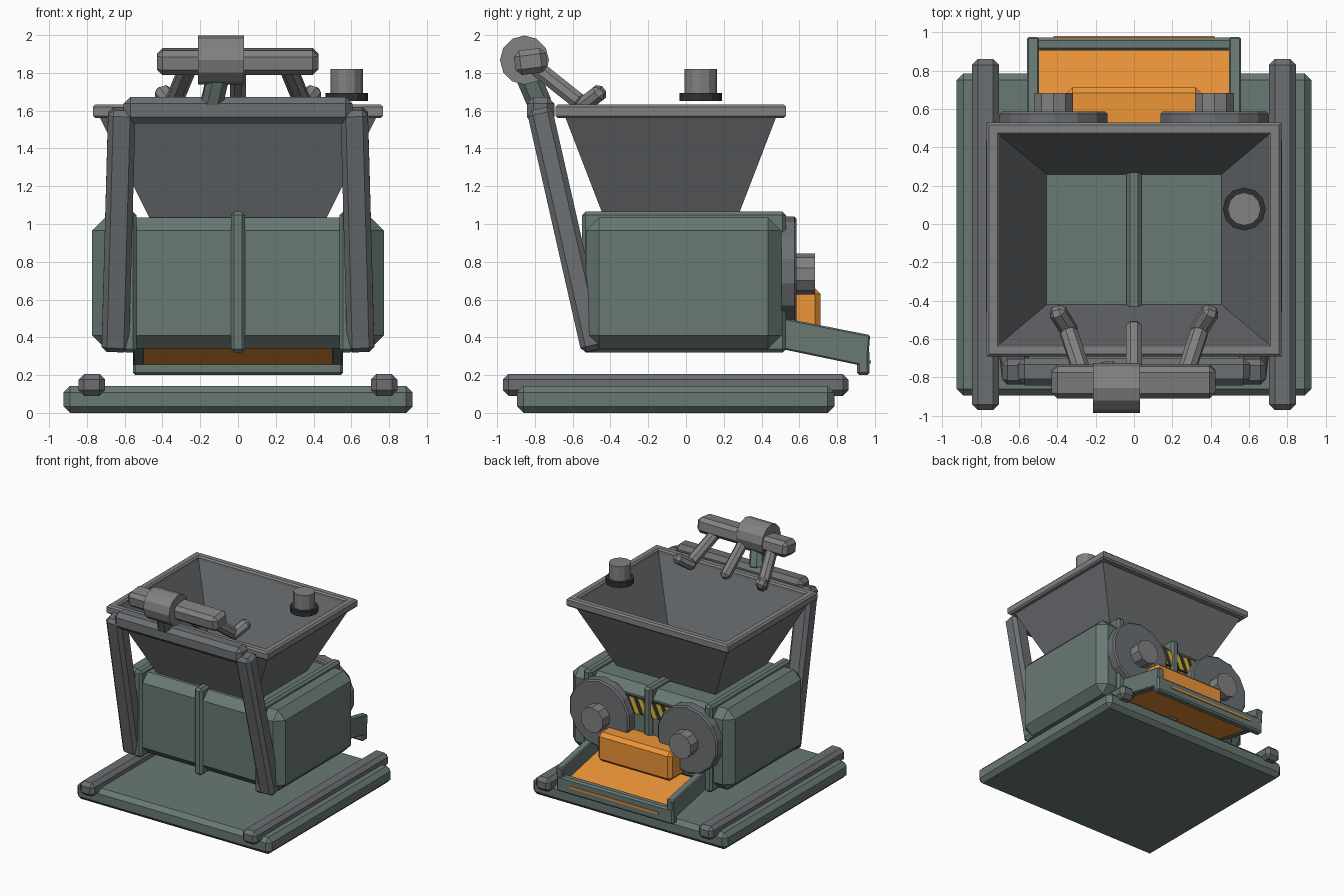
import bpy, bmesh
from math import radians, pi
from mathutils import Vector, Matrix

if "Cube" in bpy.data.objects:
    bpy.data.objects.remove(bpy.data.objects["Cube"])


def material(name, rgb):
    m = bpy.data.materials.new(name)
    m.diffuse_color = (*rgb, 1)
    m.use_nodes = True
    m.node_tree.nodes["Principled BSDF"].inputs["Base Color"].default_value = m.diffuse_color
    return m


GREEN = material("green_paint", (0.14, 0.19, 0.17))
STEEL = material("steel", (0.15, 0.16, 0.17))
LIGHT = material("light_steel", (0.22, 0.22, 0.22))
DARK = material("dark_metal", (0.03, 0.03, 0.035))
ORANGE = material("orange_paint", (0.85, 0.30, 0.04))
YELLOW = material("yellow_paint", (0.70, 0.50, 0.04))


def finish(name, bm, mat, bevel=0):
    if bevel:
        bmesh.ops.bevel(bm, geom=bm.edges[:], offset=bevel, segments=1,
                        affect='EDGES', clamp_overlap=True)
    bmesh.ops.recalc_face_normals(bm, faces=bm.faces)
    me = bpy.data.meshes.new(name)
    bm.to_mesh(me)
    bm.free()
    me.materials.append(mat)
    ob = bpy.data.objects.new(name, me)
    bpy.context.collection.objects.link(ob)
    return ob


def box(name, lo, hi, mat, bevel=0):
    lo, hi = Vector(lo), Vector(hi)
    bm = bmesh.new()
    bmesh.ops.create_cube(bm, size=1, matrix=Matrix.Translation((lo + hi) / 2)
                          @ Matrix.Diagonal((*(hi - lo), 1)))
    return finish(name, bm, mat, bevel)


def beam(name, p, q, w, d, mat, bevel=0.025):
    """Chamfered bar from p to q; w is across x, d is the depth."""
    p, q = Vector(p), Vector(q)
    z = (q - p).normalized()
    side = Vector((1, 0, 0)) if abs(z.x) < 0.9 else Vector((0, 1, 0))
    y = z.cross(side).normalized()
    x = y.cross(z)
    rot = Matrix((x, y, z)).transposed().to_4x4()
    bm = bmesh.new()
    bmesh.ops.create_cube(bm, size=1, matrix=Matrix.Translation((p + q) / 2) @ rot)
    bmesh.ops.transform(bm, verts=bm.verts, matrix=Matrix.Translation((p + q) / 2) @ rot
                        @ Matrix.Diagonal((w, d, (q - p).length, 1))
                        @ (Matrix.Translation((p + q) / 2) @ rot).inverted())
    return finish(name, bm, mat, bevel)


def drum(name, centre, r, depth, mat, axis='Z', sides=12, bevel=0):
    rot = {'X': Matrix.Rotation(pi / 2, 4, 'Y'), 'Y': Matrix.Rotation(pi / 2, 4, 'X'),
           'Z': Matrix.Identity(4)}[axis]
    bm = bmesh.new()
    bmesh.ops.create_cone(bm, cap_ends=True, segments=sides, radius1=r, radius2=r,
                          depth=depth, matrix=Matrix.Translation(centre) @ rot)
    if bevel:
        caps = [e for e in bm.edges if any(len(f.verts) > 4 for f in e.link_faces)]
        bmesh.ops.bevel(bm, geom=caps, offset=bevel, segments=1, affect='EDGES')
    return finish(name, bm, mat)


def rect_loop(name, rings, cy, mat):
    """Closed loft through rectangular rings (half x, half y, z)."""
    bm = bmesh.new()
    loops = [[bm.verts.new((sx * hx, cy + sy * hy, z))
              for sx, sy in ((-1, -1), (1, -1), (1, 1), (-1, 1))] for hx, hy, z in rings]
    for i, a in enumerate(loops):
        b = loops[(i + 1) % len(loops)]
        for k in range(4):
            n = (k + 1) % 4
            bm.faces.new((a[k], a[n], b[n], b[k]))
    return finish(name, bm, mat)


def prism_x(name, outline, x0, x1, mat, bevel=0):
    """Extrude a (y, z) outline along x."""
    bm = bmesh.new()
    f = bm.faces.new([bm.verts.new((x0, y, z)) for y, z in outline])
    ext = bmesh.ops.extrude_face_region(bm, geom=[f])
    bmesh.ops.translate(bm, vec=(x1 - x0, 0, 0),
                        verts=[v for v in ext["geom"] if isinstance(v, bmesh.types.BMVert)])
    return finish(name, bm, mat, bevel)


# base plate and machine body with ribs
box("base_plate", (-0.925, -0.895, 0), (0.925, 0.785, 0.143), GREEN, 0.035)
box("body", (-0.772, -0.53, 0.34), (0.772, 0.505, 1.035), GREEN, 0.07)
for x in (-0.575, 0, 0.575):
    box("body_rib", (x - 0.038, -0.55, 0.32), (x + 0.038, 0.53, 1.065), GREEN, 0.018)

# feed hopper with rim
rect_loop("hopper", [(0.468, 0.352, 1.03), (0.735, 0.56, 1.57),
                     (0.70, 0.545, 1.60), (0.453, 0.337, 1.03)], -0.081, STEEL)
rect_loop("hopper_rim", [(0.755, 0.597, 1.56), (0.768, 0.61, 1.573), (0.768, 0.61, 1.62),
                         (0.755, 0.597, 1.633), (0.712, 0.556, 1.633), (0.70, 0.544, 1.62),
                         (0.70, 0.544, 1.573), (0.712, 0.556, 1.56)], -0.081, LIGHT)

# exhaust
drum("exhaust_base", (0.575, 0.078, 1.672), 0.112, 0.044, DARK)
drum("exhaust_pipe", (0.575, 0.078, 1.755), 0.086, 0.13, LIGHT)

# mirrored parts: rails, posts, crushing discs, chute sides, grab fingers
for s in (-1, 1):
    box("rail", (s * 0.774 - 0.07, -0.97, 0.09), (s * 0.774 + 0.07, 0.86, 0.207), STEEL, 0.03)
    beam("lift_post", (s * 0.65, -0.487, 0.33), (s * 0.615, -0.777, 1.61), 0.145, 0.135, STEEL, 0.028)
    drum("disc", (s * 0.42, 0.538, 0.75), 0.29, 0.095, STEEL, 'Y', 14, 0.012)
    drum("disc_hub", (s * 0.42, 0.62, 0.735), 0.108, 0.125, LIGHT, 'Y', 10)
    prism_x("chute_side", [(0.45, 0.515), (0.975, 0.412), (0.965, 0.29), (0.93, 0.25), (0.45, 0.35)],
            s * 0.495, s * 0.557, GREEN, 0.008)
    beam("grab_finger", (s * 0.25, -0.84, 1.865), (s * 0.345, -0.55, 1.635), 0.09, 0.085, LIGHT)
    beam("grab_tip", (s * 0.325, -0.575, 1.605), (s * 0.41, -0.44, 1.71), 0.09, 0.085, LIGHT)
beam("grab_finger_middle", (0, -0.84, 1.865), (0, -0.515, 1.61), 0.085, 0.08, LIGHT)

# lift frame top and grab head
beam("lift_crossbar", (-0.605, -0.77, 1.602), (0.605, -0.77, 1.602), 0.145, 0.14, STEEL, 0.035)
beam("lift_arm", (-0.085, -0.875, 1.87), (-0.145, -0.765, 1.615), 0.115, 0.13, GREEN, 0.03)
bar = box("grab_bar", (-0.43, -0.085, -0.065), (0.425, 0.085, 0.065), LIGHT, 0.03)
bar.location = (0, -0.822, 1.86)
bar.rotation_euler.x = radians(7)
drum("grab_motor", (-0.09, -0.855, 1.868), 0.13, 0.245, LIGHT, 'X', 12)

# discharge chute
prism_x("chute_floor", [(0.45, 0.385), (0.93, 0.285), (0.93, 0.25), (0.45, 0.35)], -0.5, 0.5, ORANGE)
box("chute_lip", (-0.557, 0.905, 0.2), (0.557, 0.972, 0.335), GREEN, 0.014)
box("lip_stripe", (-0.42, 0.965, 0.262), (0.42, 0.98, 0.278), ORANGE)
box("discharge_block", (-0.352, 0.45, 0.41), (0.352, 0.713, 0.66), ORANGE, 0.03)

# hazard panel between the discs
box("hazard_panel", (-0.36, 0.49, 0.81), (0.36, 0.516, 0.95), DARK)
for i in range(-4, 4):
    x = i * 0.085 + 0.02
    bm = bmesh.new()
    bmesh.ops.create_cube(bm, size=1, matrix=Matrix.Translation((x + 0.02, 0.514, 0.88))
                          @ Matrix.Diagonal((0.042, 0.018, 0.13, 1)))
    for v in bm.verts:
        v.co.x += (v.co.z - 0.88) * 0.45
    finish("hazard_stripe", bm, YELLOW)
